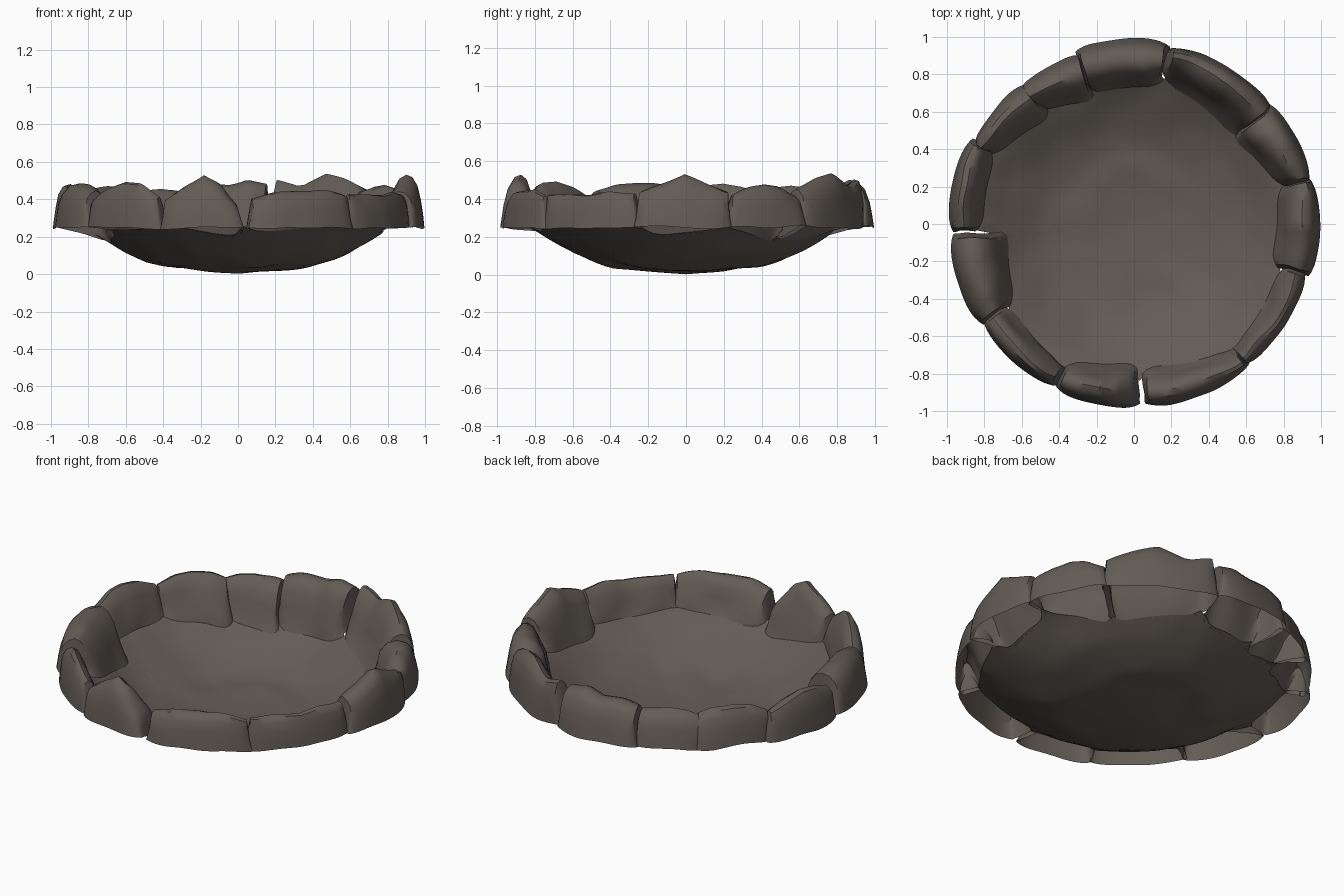
import bpy, bmesh, math
from mathutils import Vector, noise

cube = bpy.data.objects.get("Cube")
if cube:
    bpy.data.objects.remove(cube, do_unlink=True)

stone_mat = bpy.data.materials.new("brown_grey_stone")
stone_mat.use_nodes = True
colour = (0.125, 0.107, 0.092, 1)
stone_mat.diffuse_color = colour
shader = next(n for n in stone_mat.node_tree.nodes if n.type == "BSDF_PRINCIPLED")
shader.inputs["Base Color"].default_value = colour

RIM_Z = 0.25
BOWL = [(0, 0.002), (0.2, 0.018), (0.4, 0.042), (0.5, 0.07), (0.6, 0.115),
        (0.7, 0.175), (0.8, 0.24), (0.86, 0.26)]

# Ring of stones, anticlockwise from the left side:
# start and end angle, inner radius at each, outer radius, lean, crest heights
STONES = [
    ("left_stone", -16, 14, 0.77, 0.80, 0.995, 1, (.44, .48, .53, .48, .44)),
    ("back_left_low_stone", 14, 41, 0.82, 0.70, 0.985, 1, (.42, .46, .48, .47, .42)),
    ("back_left_tall_stone", 40, 78, 0.71, 0.78, 0.98, 0.7, (.45, .51, .53, .47, .50)),
    ("back_stone", 79, 108, 0.76, 0.74, 0.99, 1.1, (.48, .51, .48, .48, .45)),
    ("back_right_inner_stone", 108, 130, 0.70, 0.80, 0.96, 1, (.43, .45, .46, .45, .42)),
    ("back_right_stone", 128, 154, 0.73, 0.84, 0.965, 0.9, (.43, .46, .47, .46, .42)),
    ("right_thin_stone", 153, 182, 0.84, 0.82, 0.995, 1, (.42, .46, .48, .47, .43)),
    ("right_block_stone", 184, 213, 0.68, 0.77, 0.995, 1, (.46, .48, .48, .48, .45)),
    ("front_right_stone", 213, 244, 0.80, 0.86, 0.98, 0.9, (.41, .46, .49, .48, .41)),
    ("front_peak_stone", 245, 271, 0.82, 0.75, 0.985, 1, (.40, .47, .53, .48, .37)),
    ("front_long_stone", 274, 309, 0.77, 0.86, 0.985, 0.9, (.40, .43, .45, .45, .41)),
    ("front_left_stone", 308, 344, 0.86, 0.82, 0.97, 0.9, (.42, .43, .42, .44, .43)),
]
OVERLAP = 0.7


def lerp_table(table, x):
    for (x0, y0), (x1, y1) in zip(table, table[1:]):
        if x <= x1:
            return y0 + (y1 - y0) * (x - x0) / (x1 - x0)
    return table[-1][1]


def polar(r, a, z):
    return Vector((r * math.cos(a), r * math.sin(a), z))


def bowl_point(r, a):
    p = polar(r, a, lerp_table(BOWL, r))
    p.z += 0.014 * noise.noise(p * 5) * min(1, r * 3)
    return p


def foot_radius(u, inner0, inner1):
    """Where the inner slope of a stone meets the floor; its corners are rounded."""
    return min(0.85, inner0 + (inner1 - inner0) * u - 0.02 + 0.05 * abs(2 * u - 1) ** 6)


def floor_edge(degrees):
    """Outer radius of the floor, just under the foot of the stone there."""
    reach = [foot_radius((degrees - s[1]) / (s[2] - s[1]), s[3], s[4])
             for s in STONES if s[1] <= degrees <= s[2]]
    return max(reach, default=0.83) + 0.01


def make_grid(name, rows, closed=False):
    """Skin rows of points (running inner to outer) into a smooth sheet."""
    bm = bmesh.new()
    grid = [[bm.verts.new(p) for p in row] for row in rows]
    if closed:
        grid.append(grid[0])
    for a, b in zip(grid, grid[1:]):
        for j in range(len(a) - 1):
            bm.faces.new((a[j], a[j + 1], b[j + 1], b[j]))
    bmesh.ops.remove_doubles(bm, verts=bm.verts, dist=0.0005)
    mesh = bpy.data.meshes.new(name)
    bm.to_mesh(mesh)
    bm.free()
    mesh.materials.append(stone_mat)
    obj = bpy.data.objects.new(name, mesh)
    bpy.context.collection.objects.link(obj)
    bpy.ops.object.select_all(action="DESELECT")
    obj.select_set(True)
    bpy.context.view_layer.objects.active = obj
    bpy.ops.object.shade_smooth_by_angle(angle=math.radians(42))


# Shallow dished floor ending at the feet of the stones
SEGMENTS = 120
floor_rows = []
for s in range(SEGMENTS):
    degrees = 360 * s / SEGMENTS - 16
    edge_r = floor_edge(degrees)
    floor_rows.append([bowl_point(edge_r * k / 18, math.radians(degrees))
                       for k in range(19)])
make_grid("bowl_floor", floor_rows, closed=True)

# Cross-section of a stone: (fraction from inner to outer edge, fraction of height)
SECTION = [(0, 0), (0.08, 0.2), (0.17, 0.45), (0.28, 0.72), (0.42, 0.92), (0.58, 1),
           (0.74, 0.96), (0.86, 0.8), (0.93, 0.52), (0.97, 0.25), (1, 0)]


def rim_stone(name, start, end, inner0, inner1, outer, lean, tops):
    """Hollow stone between two angles, its crest following the listed heights."""
    crest = [(0.05 + 0.9 * k / (len(tops) - 1), h) for k, h in enumerate(tops)]
    columns = [0, 0.025, 0.05] + [0.05 + 0.9 * k / 14 for k in range(1, 15)] + [0.975, 1]
    rows = []
    for u in columns:
        a = math.radians(start - OVERLAP + (end - start + 2 * OVERLAP) * u)
        # Stone ends close down to the base line
        rise = min(1, min(u, 1 - u) / 0.05)
        r_in = foot_radius(u, inner0, inner1)
        r_out = outer - 0.022 * abs(2 * u - 1) ** 6
        top = lerp_table(crest, max(u, 0.05))
        foot = bowl_point(r_in, a)
        rim_z = RIM_Z + 0.02 * noise.noise(polar(4, a, 0))
        row = [foot]
        for f, h in SECTION[1:]:
            f **= lean
            base = foot.z + (rim_z - foot.z) * f
            p = polar(r_in + (r_out - r_in) * f, a, base + (top - base) * h * rise)
            wobble = noise.noise_vector(p * 5) * 0.022
            wobble.z *= 0.6
            if f > 0.85:
                wobble *= 0.4
            row.append(p + wobble)
        rows.append(row)
    make_grid(name, rows)


for stone in STONES:
    rim_stone(*stone)
